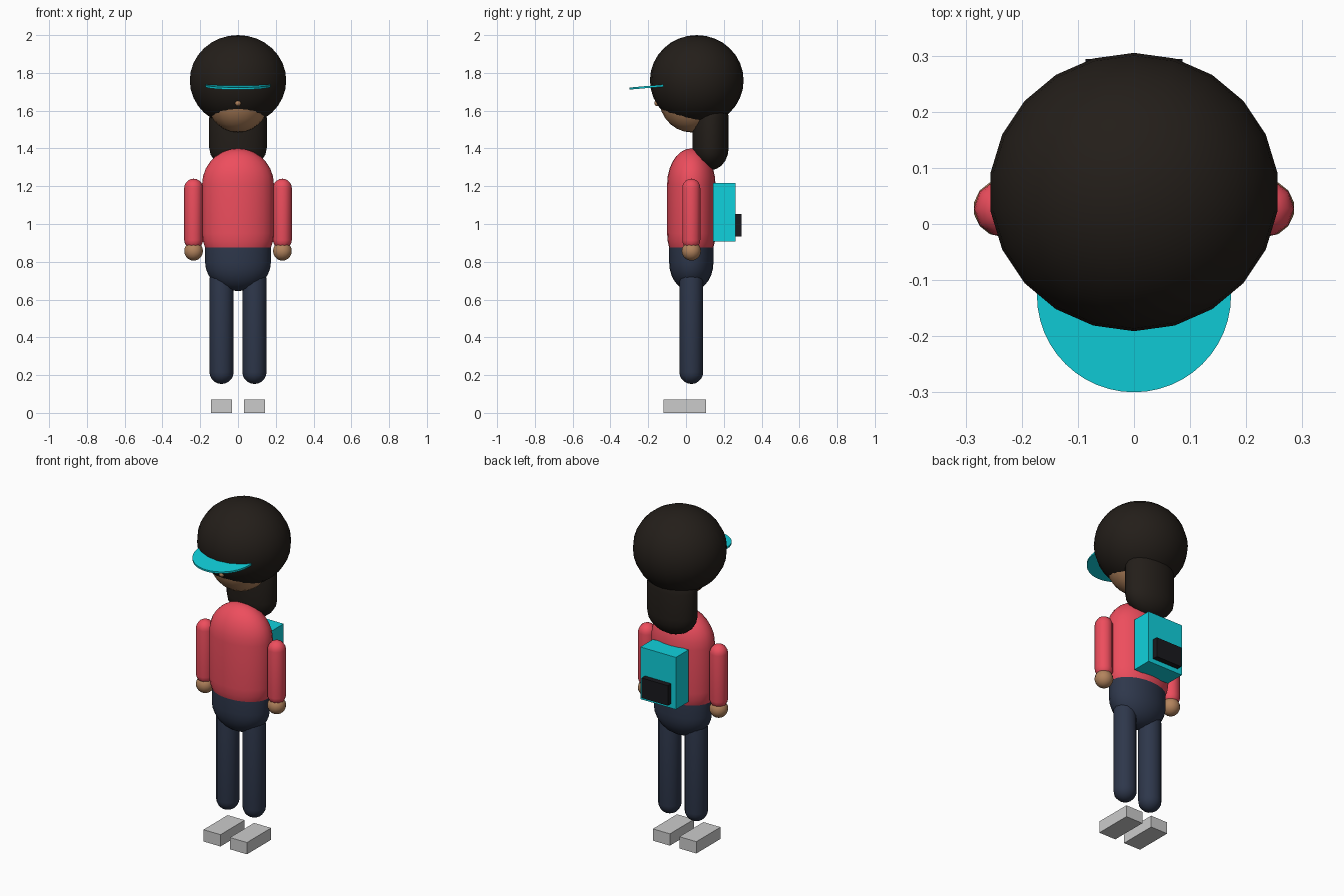
import bpy, bmesh
from math import sin, cos, pi, radians
from mathutils import Matrix

if "Cube" in bpy.data.objects:
    bpy.data.objects.remove(bpy.data.objects["Cube"])


def material(name, rgb):
    m = bpy.data.materials.new(name)
    m.diffuse_color = (*rgb, 1)
    m.use_nodes = True
    m.node_tree.nodes["Principled BSDF"].inputs["Base Color"].default_value = m.diffuse_color
    return m


HAIR = material("dark_hair", (0.017, 0.013, 0.010))
SKIN = material("skin", (0.45, 0.23, 0.11))
RED = material("red_cloth", (0.85, 0.075, 0.11))
NAVY = material("navy_cloth", (0.027, 0.038, 0.07))
TEAL = material("teal", (0.005, 0.64, 0.72))
BLACK = material("black", (0.01, 0.01, 0.013))
PALE = material("pale_grey", (0.66, 0.66, 0.68))


def finish(name, bm, mat, smooth=True):
    bmesh.ops.recalc_face_normals(bm, faces=bm.faces)
    for f in bm.faces:
        f.smooth = smooth
    me = bpy.data.meshes.new(name)
    bm.to_mesh(me)
    bm.free()
    me.materials.append(mat)
    ob = bpy.data.objects.new(name, me)
    bpy.context.collection.objects.link(ob)
    return ob


def ball(name, centre, radii, mat, seg=20, rings=14):
    bm = bmesh.new()
    bmesh.ops.create_uvsphere(bm, u_segments=seg, v_segments=rings, radius=1,
                              matrix=Matrix.Translation(centre) @ Matrix.Diagonal((*radii, 1)))
    return finish(name, bm, mat)


def capsule(name, x, y, z0, z1, rx, ry, cap, mat, seg=20, steps=5):
    """Upright oval capsule from z0 to z1 with domed ends of height cap."""
    bm = bmesh.new()
    angles = [pi / 2 * i / steps for i in range(steps)]
    prof = [(cos(a), z0 + cap - cap * sin(a)) for a in reversed(angles)]
    prof += [(cos(a), z1 - cap + cap * sin(a)) for a in angles]
    rings = [[bm.verts.new((x + rx * r * cos(2 * pi * k / seg), y + ry * r * sin(2 * pi * k / seg), z))
              for k in range(seg)] for r, z in prof]
    for a, b in zip(rings, rings[1:]):
        for k in range(seg):
            n = (k + 1) % seg
            bm.faces.new((a[k], a[n], b[n], b[k]))
    for ring, z in ((rings[0], z0), (rings[-1], z1)):
        tip = bm.verts.new((x, y, z))
        for k in range(seg):
            bm.faces.new((ring[k], ring[(k + 1) % seg], tip))
    return finish(name, bm, mat)


def box(name, lo, hi, mat):
    bm = bmesh.new()
    mid = [(a + b) / 2 for a, b in zip(lo, hi)]
    size = [b - a for a, b in zip(lo, hi)]
    bmesh.ops.create_cube(bm, size=1, matrix=Matrix.Translation(mid) @ Matrix.Diagonal((*size, 1)))
    return finish(name, bm, mat, smooth=False)


# Head, nose and hair
ball("head", (0, 0.028, 1.68), (0.175, 0.175, 0.195), SKIN)
ball("nose", (0, -0.152, 1.64), (0.016, 0.016, 0.016), SKIN, 10, 8)
ball("hair", (0, 0.057, 1.76), (0.258, 0.248, 0.24), HAIR, 22, 16)
capsule("back_hair", 0, 0.13, 1.285, 1.68, 0.153, 0.096, 0.12, HAIR)

# Cap visor: thin tilted disc sunk into the hair
bm = bmesh.new()
bmesh.ops.create_cone(bm, cap_ends=True, segments=48, radius1=0.173, radius2=0.173, depth=0.011,
                      matrix=Matrix.Translation((0, -0.127, 1.732)) @ Matrix.Rotation(radians(5), 4, 'X'))
finish("visor", bm, TEAL, smooth=False)

# Body
capsule("torso", 0, 0.028, 0.76, 1.40, 0.19, 0.128, 0.19, RED, 24, 7)
capsule("hips", 0, 0.028, 0.645, 1.05, 0.174, 0.117, 0.15, NAVY, 24, 7)

# Limbs, hands and shoes, mirrored left and right
for side, s in (("left", 1), ("right", -1)):
    capsule(side + "_arm", s * 0.235, 0.028, 0.865, 1.24, 0.05, 0.05, 0.05, RED, 10)
    ball(side + "_hand", (s * 0.235, 0.028, 0.857), (0.051, 0.051, 0.051), SKIN, 14, 10)
    capsule(side + "_leg", s * 0.087, 0.028, 0.153, 0.77, 0.064, 0.063, 0.063, NAVY, 12)
    box(side + "_shoe", (s * 0.087 - 0.056, -0.12, 0), (s * 0.087 + 0.056, 0.107, 0.07), PALE)

# Backpack with front pocket
box("backpack", (-0.117, 0.143, 0.908), (0.117, 0.262, 1.218), TEAL)
box("backpack_pocket", (-0.086, 0.255, 0.935), (0.086, 0.294, 1.054), BLACK)
